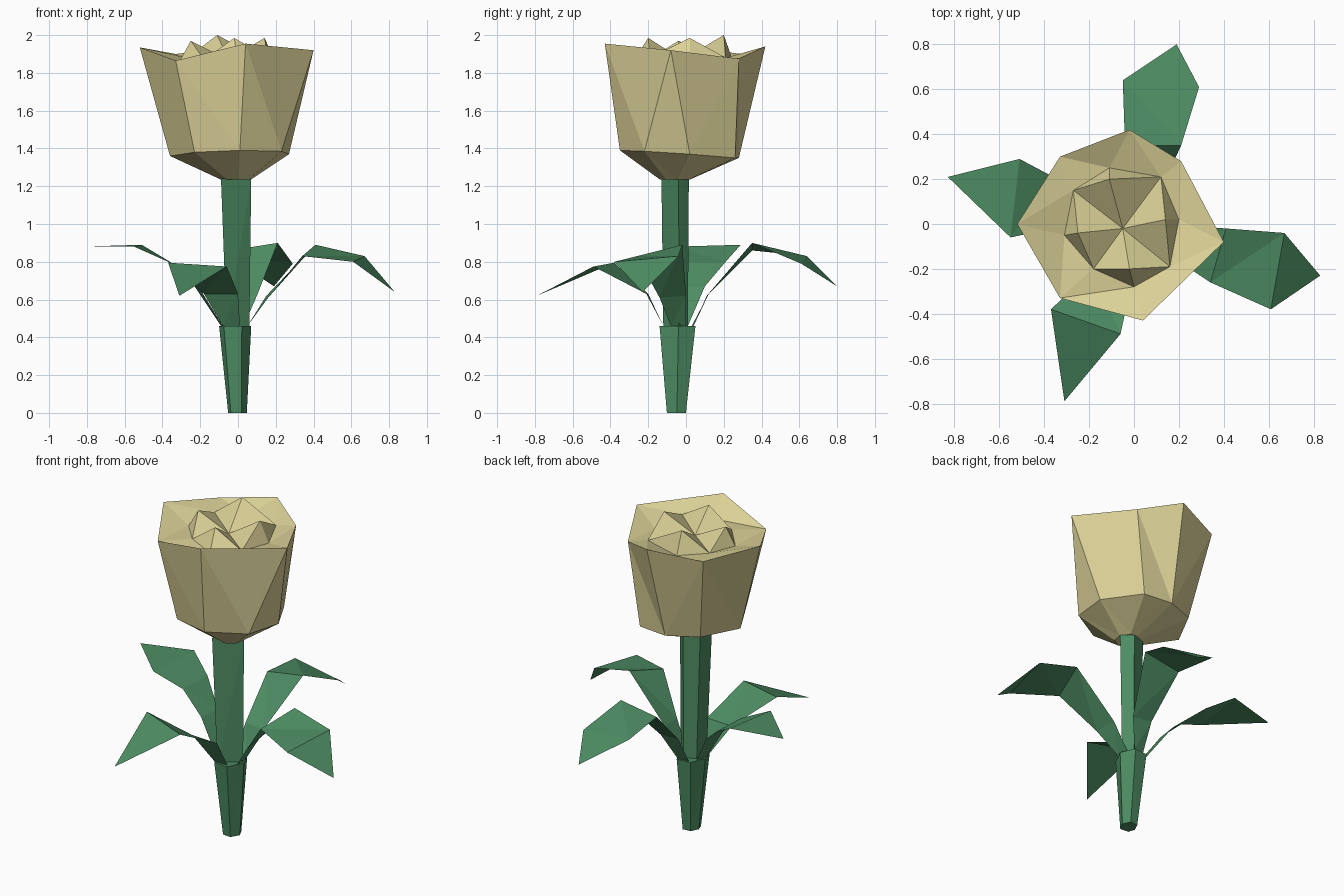
import bpy, bmesh

if "Cube" in bpy.data.objects:
    bpy.data.objects.remove(bpy.data.objects["Cube"])


def material(name, rgb):
    m = bpy.data.materials.new(name)
    m.diffuse_color = (*rgb, 1)
    m.use_nodes = True
    m.node_tree.nodes["Principled BSDF"].inputs["Base Color"].default_value = m.diffuse_color
    return m


CREAM = material("cream yellow", (0.71, 0.64, 0.31))
GREEN = material("leaf green", (0.075, 0.265, 0.125))


def loft(name, rings, mat, closed=True, caps=(False, False), fix_normals=True):
    """Join successive point rings (or open rows) with flat faces."""
    bm = bmesh.new()
    rows = [[bm.verts.new(p) for p in r] for r in rings]
    for a, b in zip(rows, rows[1:]):
        n = len(a)
        for i in range(n if closed else n - 1):
            j = (i + 1) % n
            bm.faces.new((a[i], a[j], b[j], b[i]))
    if caps[0]:
        bm.faces.new(rows[0][::-1])
    if caps[1]:
        bm.faces.new(rows[-1])
    bmesh.ops.remove_doubles(bm, verts=bm.verts, dist=0.001)
    bmesh.ops.triangulate(bm, faces=[f for f in bm.faces if len(f.verts) == 4])
    if fix_normals:
        bmesh.ops.recalc_face_normals(bm, faces=bm.faces)
    me = bpy.data.meshes.new(name)
    bm.to_mesh(me)
    bm.free()
    me.materials.append(mat)
    ob = bpy.data.objects.new(name, me)
    bpy.context.collection.objects.link(ob)
    return ob


# Bloom: small base, wide cup, seven-sided rim, dish sloping in to a star bud
belly = [(.27, .02, 1.37), (.14, .26, 1.35), (-.05, .28, 1.35), (-.24, .20, 1.36),
         (-.36, -.03, 1.36), (-.23, -.28, 1.38), (.01, -.35, 1.39), (.23, -.22, 1.385)]
rim = [(.40, -.08, 1.92), (.21, .28, 1.875), (-.02, .42, 1.94), (-.33, .30, 1.90),
       (-.52, 0, 1.935), (-.33, -.33, 1.865), (.04, -.43, 1.955), (.40, -.08, 1.92)]
dish = [(.20, .02, 1.86), (.12, .21, 1.88), (-.11, .25, 1.86), (-.27, .15, 1.88),
        (-.31, -.05, 1.86), (-.18, -.20, 1.87), (0, -.28, 1.86), (.16, -.19, 1.88)]
peaks = [(.14, .02, 1.985), (-.11, .20, 2.0), (-.25, -.04, 1.97), (-.02, -.20, 1.985)]
bud = [peaks[i // 2] if i % 2 == 0 else dish[i] for i in range(8)]
base = [(.25 * x, -.05 + .25 * y, 1.235) for x, y, z in belly]
centre = [(-.05, -.02, 1.87)] * 8
loft("bloom", [base, belly, rim, dish, bud, centre], CREAM, caps=(True, False))

# Upper stem: slim four-sided prism
top = [(-.09, -.13), (.07, -.04), (.01, .015), (-.085, -.02)]
low = [(-.06, -.12), (.06, -.035), (.01, .01), (-.06, -.02)]
loft("upper_stem", [[(x, y, .44) for x, y in low], [(x, y, 1.24) for x, y in top]],
     GREEN, caps=(True, True))

# Lower stem: six-sided, tapering to the foot
collar = [(-.10, -.05), (-.075, -.13), (.02, -.14), (.07, -.04), (.03, .05), (-.06, .04)]
loft("lower_stem", [[(.006 + .58 * x, -.027 + .53 * y, 0) for x, y in collar],
                    [(x, y, .46) for x, y in collar]], GREEN, caps=(True, True))

# Leaves: open strips of left/right pairs, arching out and drooping to a tip
leaves = {
    "right_leaf": [((.05, 0, .46), (.05, -.08, .46)), ((.15, .0, .62), (.16, -.14, .61)),
                   ((.41, -.02, .89), (.34, -.26, .83)), ((.67, -.04, .83), (.61, -.38, .80)),
                   ((.83, -.23, .64),) * 2],
    "front_leaf": [((.01, -.12, .46), (-.08, -.12, .46)), ((.0, -.21, .63), (-.18, -.20, .63)),
                   ((-.06, -.49, .775), (-.37, -.38, .795)), ((-.31, -.79, .62),) * 2],
    "left_leaf": [((-.09, -.08, .46), (-.08, .01, .46)), ((-.23, -.04, .67), (-.21, .10, .67)),
                  ((-.37, -.02, .80), (-.36, .21, .80)), ((-.55, -.06, .88), (-.51, .29, .89)),
                  ((-.83, .21, .88),) * 2],
    "back_leaf": [((-.04, .03, .46), (.03, .04, .46)), ((-.03, .12, .63), (.10, .11, .62)),
                  ((-.04, .35, .86), (.21, .35, .90)), ((-.05, .64, .83), (.29, .61, .79)),
                  ((.19, .80, .67),) * 2],
}
for name, rows in leaves.items():
    leaf = loft(name, rows, GREEN, closed=False, fix_normals=False)
    # make the upper side of each leaf the outward side
    bm = bmesh.new()
    bm.from_mesh(leaf.data)
    bm.normal_update()
    bmesh.ops.recalc_face_normals(bm, faces=bm.faces)
    if sum(f.normal.z * f.calc_area() for f in bm.faces) < 0:
        bmesh.ops.reverse_faces(bm, faces=bm.faces)
    bm.to_mesh(leaf.data)
    bm.free()
